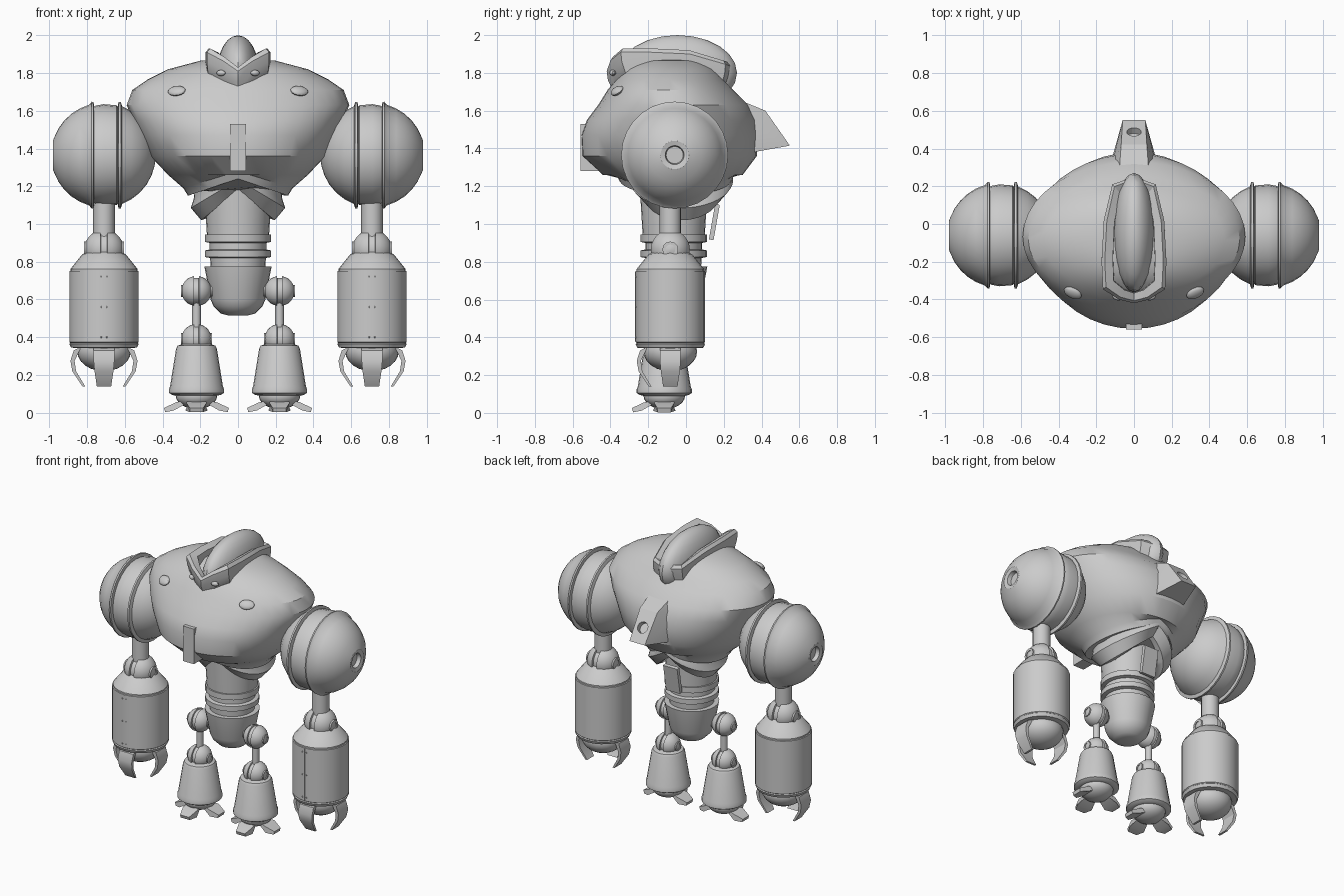
import bpy, bmesh, math
from math import sin, cos, pi, radians
from mathutils import Vector, Matrix

if "Cube" in bpy.data.objects:
    bpy.data.objects.remove(bpy.data.objects["Cube"])

grey = bpy.data.materials.new("plain grey metal")
grey.use_nodes = True
grey.diffuse_color = (0.6, 0.6, 0.6, 1)
grey.node_tree.nodes["Principled BSDF"].inputs["Base Color"].default_value = grey.diffuse_color
parts = []


def finish(name, bm):
    """Turn a bmesh into a shaded object."""
    bmesh.ops.recalc_face_normals(bm, faces=bm.faces)
    mesh = bpy.data.meshes.new(name)
    bm.to_mesh(mesh)
    bm.free()
    mesh.materials.append(grey)
    obj = bpy.data.objects.new(name, mesh)
    bpy.context.collection.objects.link(obj)
    parts.append(obj)
    return obj


def loft(name, rings, closed=False):
    """Skin equal-length rings; cap the ends unless the loft closes on itself."""
    bm = bmesh.new()
    rows = [[bm.verts.new(p) for p in ring] for ring in rings]
    n = len(rows[0])
    pairs = list(zip(rows, rows[1:])) + ([(rows[-1], rows[0])] if closed else [])
    for a, b in pairs:
        for i in range(n):
            j = (i + 1) % n
            bm.faces.new((a[i], a[j], b[j], b[i]))
    if not closed:
        bm.faces.new(rows[0])
        bm.faces.new(rows[-1])
    return finish(name, bm)


def lathe(name, profile, loc, side=0, seg=24):
    """Revolve (radius, height) about z, or about x when side is +1 or -1."""
    rings = []
    for r, h in profile:
        ring = []
        for i in range(seg):
            a = 2 * pi * i / seg
            u, v = max(r, 0.001) * cos(a), max(r, 0.001) * sin(a)
            p = (side * h, u, v) if side else (u, v, h)
            ring.append(Vector(p) + Vector(loc))
        rings.append(ring)
    return loft(name, rings)


def arc(r, start, end, steps):
    """Points (radius, height) of a circle, angles measured from the axis."""
    angles = [radians(start + (end - start) * i / steps) for i in range(steps + 1)]
    return [(r * sin(a), r * cos(a)) for a in angles]


def split_ball(name, loc, r):
    """Joint ball made of two half shells with a groove between."""
    half = arc(r, 0, 80, 6)
    profile = half + [(r * 0.86, r * 0.15)]
    profile += [(q, -h) for q, h in reversed(profile)]
    lathe(name, profile, loc, 1)
    for s in (-1, 1):
        lathe(name + "_hub", [(r * 0.4, r * 0.85), (r * 0.4, r * 1.02), (r * 0.25, r * 1.02),
                              (r * 0.25, r * 0.93)], loc, s, 12)


def blade(name, profile, loc, angle):
    """Plate from (outward, height, half width) points, facing outward at an angle."""
    d, w = Vector((cos(angle), sin(angle), 0)), Vector((-sin(angle), cos(angle), 0))
    rings = [[Vector(loc) + d * o + w * h * s + Vector((0, 0, z)) for o, z, h in profile]
             for s in (-1, 1)]
    return loft(name, rings)


def hull(name, points):
    bm = bmesh.new()
    for p in points:
        bm.verts.new(p)
    bmesh.ops.convex_hull(bm, input=bm.verts)
    return finish(name, bm)


def box(name, size, loc, tilt=0):
    bm = bmesh.new()
    m = Matrix.Translation(loc) @ Matrix.Rotation(tilt, 4, "X") @ Matrix.Diagonal((*size, 1))
    bmesh.ops.create_cube(bm, size=1, matrix=m)
    return finish(name, bm)


def ellipsoid(name, radii, loc, rot=(0, 0, 0), seg=24):
    bm = bmesh.new()
    bmesh.ops.create_uvsphere(bm, u_segments=seg, v_segments=seg // 2, radius=1)
    turn = Matrix.Rotation(rot[2], 4, "Z") @ Matrix.Rotation(rot[0], 4, "X")
    bm.transform(Matrix.Translation(loc) @ turn @ Matrix.Diagonal((*radii, 1)))
    return finish(name, bm)


def body_ring(z, rx, front, back, vee=0, n=40):
    """Oval section whose height rises to a peak at front and back centre."""
    c, ry = (front + back) / 2, (back - front) / 2
    return [(rx * cos(a), c + ry * sin(a), z + vee * (1 - abs(cos(a))))
            for a in (2 * pi * i / n for i in range(n))]


# Torso shell with a peaked lower lip
loft("torso_shell", [body_ring(*r) for r in (
    (1.875, .08, -.17, .02), (1.865, .2, -.25, .08), (1.82, .37, -.32, .15),
    (1.765, .48, -.37, .2), (1.71, .56, -.415, .25), (1.63, .59, -.465, .33),
    (1.55, .555, -.525, .37), (1.47, .515, -.555, .38), (1.36, .465, -.55, .375),
    (1.26, .37, -.44, .3), (1.19, .29, -.375, .26, .09), (1.15, .265, -.355, .245, .09))])
box("chest_ridge", (.085, .14, .25), (0, -.488, 1.405))

# Abdomen armour
loft("abdomen_armour", [body_ring(*r) for r in (
    (1.17, .23, -.3, .23, .1), (1.13, .235, -.3, .25, .13), (1.085, .25, -.3, .25, .15),
    (1.02, .195, -.235, .19, .16), (1.03, .165, -.2, .15, .16))])
box("back_flap", (.11, .025, .19), (0, .15, 1.01), radians(-10))

# Ribbed waist and pelvis
waist = [(.18, 1.2), (.165, .945), (.175, .945), (.175, .905), (.15, .9), (.15, .865), (.175, .86),
         (.175, .825), (.148, .82), (.145, .775), (.178, .775), (.145, .6), (.13, .565),
         (.09, .525), (.05, .515)]
lathe("waist_and_pelvis", waist, (0, -.065, 0), seg=28)

# Head crest and its collar
ellipsoid("head_dome", (.112, .315, .2), (0, -.045, 1.8))
half = [(0, -.42, 1.83), (.08, -.4, 1.885), (.165, -.345, 1.93), (.172, -.2, 1.93),
        (.16, .02, 1.92), (.115, .21, 1.865), (0, .25, 1.85)]
outline = half + [(-x, y, z) for x, y, z in reversed(half[1:-1])]


def collar_ring(scale_x, scale_y, height):
    return [(x * scale_x, -.08 + (y + .08) * scale_y, height(x, y, z)) for x, y, z in outline]


loft("head_collar", [
    collar_ring(.95, .88, lambda x, y, z: 1.69 + .55 * abs(x) * (y < -.3)),
    collar_ring(1, .98, lambda x, y, z: z - .07),
    collar_ring(1, 1, lambda x, y, z: z - .02),
    collar_ring(.9, .96, lambda x, y, z: z),
    collar_ring(.65, .84, lambda x, y, z: z - .02),
    collar_ring(.62, .82, lambda x, y, z: 1.7)], closed=True)

# Back vent wedge with a round port
fin = [(.08, .25, 1.67), (.068, .42, 1.6), (.06, .55, 1.415), (.13, .3, 1.37), (.135, .24, 1.58)]
vent = hull("back_vent", [(s * x, y, z) for x, y, z in fin for s in (-1, 1)])
cutter = lathe("vent_port_cutter", [(.038, -.04), (.038, .04)], (0, 0, 0), seg=20)
parts.remove(cutter)
cutter.data.transform(Matrix.Translation((0, .49, 1.505)) @ Matrix.Rotation(radians(-54), 4, "X"))
cutter.hide_render = True
cutter.hide_set(True)
cut = vent.modifiers.new("port", "BOOLEAN")
cut.operation, cut.object, cut.solver = "DIFFERENCE", cutter, "EXACT"

claw = [(.12, .35, .055), (.16, .33, .055), (.178, .275, .055), (.168, .22, .05), (.115, .14, .038),
        (.1, .14, .038), (.148, .22, .05), (.156, .275, .055)]
toe = [(.06, .065, .04), (.11, .055, .055), (.172, .025, .035), (.165, .003, .035),
       (.12, .012, .06), (.07, .04, .045)]

for s, label in ((1, "left"), (-1, "right")):
    # Chest studs and eyes
    ellipsoid(label + "_chest_stud", (.05, .035, .018), (s * .325, -.365, 1.705),
              (radians(42), 0, s * radians(25)), 16)
    ellipsoid(label + "_eye", (.026, .016, .016), (s * .09, -.388, 1.8), (0, 0, s * .35), 12)

    # Shoulder ball: outer socket, outer cap, middle band, inner cap
    shoulder = [(0, .235), (.045, .235), (.05, .262), (.075, .268)]
    shoulder += arc(.277, 20, 74, 5) + [(.283, .062), (.282, .052), (.258, .05), (.262, .042)]
    shoulder += [(.27, 0), (.264, -.07), (.256, -.075), (.282, -.08), (.282, -.092)]
    shoulder += arc(.277, 111, 180, 6)
    lathe(label + "_shoulder", shoulder, (s * .713, -.06, 1.365), s, 28)

    # Arm
    arm = (s * .71, -.083, 0)
    lathe(label + "_upper_arm", [(.057, 1.2), (.057, .88)], arm, seg=16)
    split_ball(label + "_elbow", (arm[0], arm[1], .865), .105)
    lathe(label + "_forearm", [(.07, .86), (.115, .84), (.178, .762), (.178, .752), (.184, .75),
          (.184, .375), (.178, .37), (.184, .365), (.175, .345), (.13, .342)], arm)
    ellipsoid(label + "_hand", (.142, .142, .105), (arm[0], arm[1], .325))
    box(label + "_forearm_seam", (.008, .006, .37), (arm[0], arm[1] - .183, .562))
    for z in (.72, .56, .4):
        for dx in (-.015, .015):
            ellipsoid(label + "_rivet", (.005, .005, .005), (arm[0] + dx, arm[1] - .183, z), seg=6)
    for i, angle in enumerate((0, pi, 1.5 * pi)):
        blade(f"{label}_claw_{i}", claw, arm, angle)

    # Leg
    leg = (s * .22, -.115, 0)
    split_ball(label + "_hip", (leg[0], leg[1], .645), .08)
    lathe(label + "_hip_axle", [(.035, 0), (.035, .15)], (s * .05, -.1, .645), s, 12)
    lathe(label + "_thigh", [(.023, .62), (.023, .4)], leg, seg=12)
    split_ball(label + "_knee", (leg[0], leg[1], .39), .08)
    lathe(label + "_shin", [(.07, .365), (.1, .355), (.108, .34), (.14, .14), (.146, .125),
          (.146, .105), (.13, .095), (.11, .09)], leg)
    ellipsoid(label + "_foot_ball", (.11, .11, .07), (leg[0], leg[1], .09))
    for i, angle in enumerate((0, pi, 1.5 * pi)):
        blade(f"{label}_toe_{i}", toe, leg, angle)

# Smooth shading with sharp creases
bpy.ops.object.select_all(action="DESELECT")
for obj in parts:
    obj.select_set(True)
bpy.context.view_layer.objects.active = parts[0]
bpy.ops.object.shade_smooth_by_angle(angle=radians(32))
